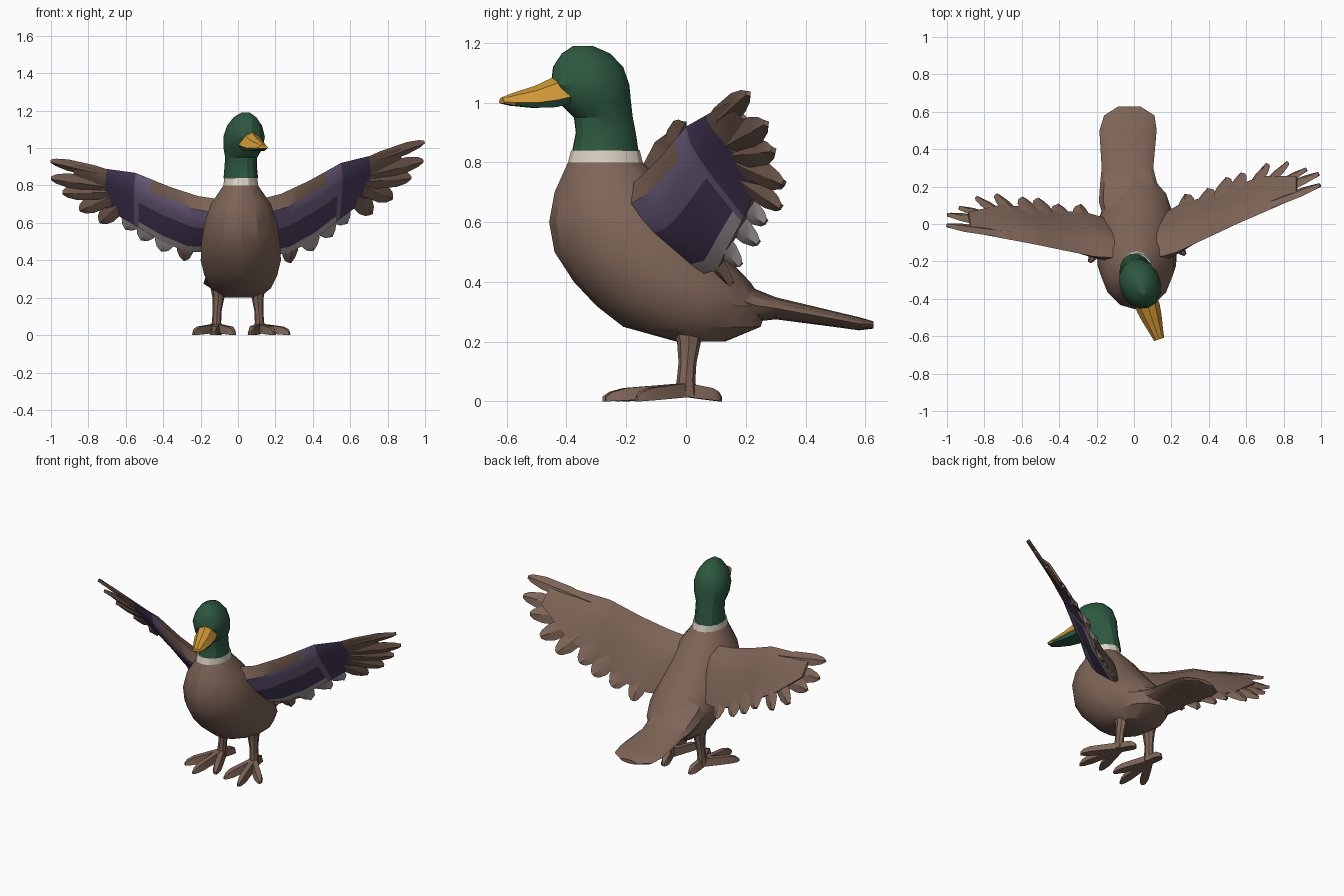
import bpy, bmesh, math
from mathutils import Vector, Matrix

if "Cube" in bpy.data.objects:
    bpy.data.objects.remove(bpy.data.objects["Cube"])


def material(name, rgb):
    m = bpy.data.materials.new(name)
    m.diffuse_color = (*rgb, 1)
    m.use_nodes = True
    m.node_tree.nodes["Principled BSDF"].inputs["Base Color"].default_value = m.diffuse_color
    return m


BROWN = material("feather brown", (0.212, 0.13, 0.096))
GREEN = material("head green", (0.026, 0.098, 0.052))
WHITE = material("collar white", (0.72, 0.66, 0.55))
ORANGE = material("bill orange", (0.65, 0.32, 0.04))
PURPLE = material("light purple", (0.19, 0.135, 0.255))
DARK = material("dark purple", (0.075, 0.05, 0.12))
GREY = material("grey", (0.42, 0.37, 0.38))


def loft(bm, rings, rule=None):
    """Closed skin over rings of points; rule(i, j) gives the material slot."""
    vs = [[bm.verts.new(p) for p in r] for r in rings]
    n = len(rings[0])
    for i in range(len(vs) - 1):
        for j in range(n):
            k = (j + 1) % n
            f = bm.faces.new((vs[i][j], vs[i][k], vs[i + 1][k], vs[i + 1][j]))
            f.material_index = rule(i, j) if rule else 0
    bm.faces.new(vs[0])
    bm.faces.new(vs[-1])


def finish(name, bm, mats, matrix=None):
    if matrix:
        bm.transform(matrix)
    bmesh.ops.recalc_face_normals(bm, faces=bm.faces)
    me = bpy.data.meshes.new(name)
    bm.to_mesh(me)
    bm.free()
    for m in mats:
        me.materials.append(m)
    ob = bpy.data.objects.new(name, me)
    bpy.context.collection.objects.link(ob)
    bpy.ops.object.select_all(action='DESELECT')
    ob.select_set(True)
    bpy.context.view_layer.objects.active = ob
    bpy.ops.object.shade_smooth_by_angle(angle=math.radians(28))
    return ob


def oval(c, u, v, n=12):
    """Ring around c with half axes u and v."""
    c, u, v = Vector(c), Vector(u), Vector(v)
    return [c + u * math.cos(2 * math.pi * k / n) + v * math.sin(2 * math.pi * k / n)
            for k in range(n)]


# Body, collar and head: horizontal slices (z, front y, back y, half width)
AXIS = Vector((0.015, -0.27, 0))
YAW = math.radians(19)


def slices(table, yaw):
    d = Vector((math.sin(yaw), -math.cos(yaw), 0))
    s = Vector((math.cos(yaw), math.sin(yaw), 0))
    rings = []
    for z, y0, y1, hw in table:
        mid = (AXIS.y - (y0 + y1) / 2) / math.cos(yaw)
        rings.append(oval(AXIS + d * mid + Vector((0, 0, z)), d * (y1 - y0) / 2, s * hw, 14))
    return rings


NECK = [(0.80, -0.395, -0.145, 0.095), (0.84, -0.385, -0.155, 0.091)]
BODY = [(0.20, -0.03, 0.13, 0.10), (0.25, -0.21, 0.25, 0.165), (0.32, -0.30, 0.27, 0.20),
        (0.40, -0.375, 0.215, 0.22), (0.50, -0.44, 0.12, 0.215), (0.60, -0.458, 0.03, 0.20),
        (0.70, -0.44, -0.05, 0.165), NECK[0]]
HEAD = [NECK[1], (0.90, -0.372, -0.165, 0.086), (0.95, -0.378, -0.175, 0.085),
        (1.0, -0.43, -0.18, 0.104), (1.06, -0.457, -0.185, 0.11), (1.12, -0.45, -0.205, 0.092),
        (1.165, -0.42, -0.25, 0.058), (1.19, -0.38, -0.31, 0.02)]
for name, table, mat, yaw in (("body", BODY, BROWN, 0), ("collar", NECK, WHITE, 0),
                              ("head", HEAD, GREEN, YAW)):
    bm = bmesh.new()
    loft(bm, slices(table, yaw))
    finish(name, bm, [mat])

# Bill: sections (distance, bottom z, top z, half width), green underneath
d = Vector((math.sin(YAW), -math.cos(YAW), 0))
s = Vector((math.cos(YAW), math.sin(YAW), 0))
rings = []
for t, z0, z1, hw in ((0.13, 1.0, 1.09, 0.062), (0.19, 0.985, 1.083, 0.064),
                      (0.25, 0.983, 1.056, 0.054), (0.33, 0.990, 1.032, 0.036),
                      (0.367, 0.998, 1.018, 0.028)):
    p = AXIS + d * t
    rings.append([p + s * hw * a + Vector((0, 0, z0 + (z1 - z0) * h)) for a, h in
                  ((-0.8, 0), (0.8, 0), (1, 0.25), (0.6, 0.8), (0, 1), (-0.6, 0.8), (-1, 0.25))])
bm = bmesh.new()
loft(bm, rings, lambda i, j: 1 if j == 0 or (i < 3 and j in (1, 6)) else 0)
finish("bill", bm, [ORANGE, GREEN])

# Tail: sections (y, centre x, centre z, half width, half height)
bm = bmesh.new()
loft(bm, [oval((x, y, z), (w, 0, 0), (0, 0, h)) for y, x, z, w, h in (
    (-0.02, 0.0, 0.40, 0.15, 0.13), (0.12, -0.01, 0.365, 0.178, 0.11),
    (0.23, -0.03, 0.322, 0.15, 0.055), (0.30, -0.035, 0.312, 0.138, 0.037),
    (0.50, -0.032, 0.275, 0.153, 0.026), (0.58, -0.025, 0.26, 0.135, 0.022),
    (0.628, -0.025, 0.256, 0.06, 0.012))])
finish("tail", bm, [BROWN])

# Wing: leading and trailing points at six stations along the span
LEAD = [Vector(p) for p in ((0.05, -0.20, 0.71), (0.23, -0.15, 0.755), (0.38, -0.08, 0.825),
                            (0.55, 0.0, 0.92), (0.70, 0.065, 0.957), (0.87, 0.14, 1.0))]
TRAIL = [Vector(p) for p in ((0.10, 0.02, 0.42), (0.27, 0.11, 0.44), (0.40, 0.14, 0.51),
                             (0.54, 0.2, 0.62), (0.70, 0.25, 0.74), (0.87, 0.25, 0.90))]
UP = Vector((-0.47, 0.83, 0.28)).normalized()
CHORD = [0, 0.18, 0.35, 0.5, 0.88, 1]
SPAN = [0, 0.5, 1, 1.5, 2, 2.5, 2.85, 3, 3.5, 4, 4.5, 5]


def on_wing(u, v):
    i = min(int(u), 4)
    a = LEAD[i].lerp(LEAD[i + 1], u - i)
    b = TRAIL[i].lerp(TRAIL[i + 1], u - i)
    return a.lerp(b, v)


def wing_ring(u):
    def half(v):
        return 0.13 * math.sqrt(v) * (1 - v) * max(0.04, 1.2 - 0.24 * u) + 0.008

    flesh = 0.8 + 0.55 * max(0, 1 - u / 1.5)      # thicker under the shoulder
    top = [on_wing(u, v) + UP * half(v) * min(1, 0.4 + u) for v in CHORD[1:]]
    low = [on_wing(u, v) - UP * half(v) * flesh for v in reversed(CHORD[1:])]
    return [on_wing(u, 0)] + top + low


def wing_colour(i, j):
    u, k = (SPAN[i] + SPAN[i + 1]) / 2, 10 - j    # k counts underside strips from the front
    if j < 6 or u > 4 or (k == 0 and u < 2.5) or (k > 2 and u < 0.5):
        return 0
    if k == 4 and u < 2.9:
        return 3
    if u > 3 or (k == 3 and u < 2.85):
        return 2
    return 1


# Feathers: base (u, v) on the wing, tip position, half width
FEATHERS = [(3.6, 0.15, (0.997, 0.205, 1.03), 0.042), (3.7, 0.4, (0.99, 0.265, 0.93), 0.05),
            (3.7, 0.5, (0.925, 0.29, 0.84), 0.052), (3.6, 0.5, (0.825, 0.325, 0.73), 0.054),
            (3.3, 0.5, (0.715, 0.315, 0.65), 0.056), (2.8, 0.6, (0.58, 0.265, 0.60), 0.06),
            (2.3, 0.6, (0.50, 0.24, 0.53), 0.06), (1.8, 0.6, (0.40, 0.18, 0.455), 0.06),
            (1.2, 0.6, (0.28, 0.15, 0.39), 0.05)]


def feather(bm, idx, u, v, tip, w):
    base = on_wing(u, v)
    run = Vector(tip) - base
    twist = max(0, 4 - idx) / 6              # outer feathers lie flatter
    side = run.cross(UP.lerp(Vector((-0.45, 0.65, 0.6)), twist)).normalized()
    up = side.cross(run).normalized()
    rings = []
    for t, k in ((0, 0.6), (0.35, 1), (0.75, 0.95), (0.93, 0.6), (1, 0.25)):
        p = base + run * t + UP * 0.004
        thick = up * (0.016 - 0.004 * t)
        rings.append([p - side * w * k, p + thick, p + side * w * k, p - thick])
    loft(bm, rings, lambda i, j: 1 if j >= 2 and 5 <= idx <= 7 else 0)


# The other wing is mirrored, swung forward and held a little lower
S = Vector((0.1, -0.13, 0.75))
SM = Vector((-0.1, -0.13, 0.75))
LEFT = (Matrix.Translation(SM) @ Matrix.Rotation(math.radians(12.5), 4, 'Z')
        @ Matrix.Rotation(math.radians(-5.5), 4, 'Y') @ Matrix.Scale(0.93, 4)
        @ Matrix.Diagonal((-1, 1, 1, 1)) @ Matrix.Translation(-S))
for label, mx in (("right", Matrix.Identity(4)), ("left", LEFT)):
    bm = bmesh.new()
    loft(bm, [wing_ring(u) for u in SPAN], wing_colour)
    finish(label + "_wing", bm, [BROWN, PURPLE, DARK, GREY], mx)
    bm = bmesh.new()
    for idx, f in enumerate(FEATHERS):
        feather(bm, idx, *f)
    finish(label + "_wing_feathers", bm, [BROWN, GREY], mx)

# Legs and feet: three front toes and a hind toe
for label, x, turn in (("right", 0.115, 16), ("left", -0.115, -3)):
    bm = bmesh.new()
    sg = 1 if x > 0 else -1
    loft(bm, [oval((x - sg * dx, y, z), (r, 0, 0), (0, r * 1.25, 0), 8) for z, r, dx, y in (
        (0.27, 0.05, 0.015, 0.01), (0.20, 0.032, 0.01, 0.01), (0.13, 0.024, 0.004, 0.005),
        (0.07, 0.025, 0, 0), (0.02, 0.03, 0, 0))])
    finish(label + "_leg", bm, [BROWN])
    bm = bmesh.new()
    for ang, length in ((-28, 0.24), (0, 0.28), (28, 0.23), (180, 0.12)):
        a = math.radians(ang + turn)
        d = Vector((math.sin(a), -math.cos(a), 0))
        s = Vector((math.cos(a), math.sin(a), 0))
        rings = []
        for t, w, top in ((0, 0.024, 0.062), (0.35, 0.026, 0.054), (0.75, 0.026, 0.045),
                          (0.92, 0.018, 0.032), (1, 0.008, 0.016)):
            p = Vector((x, 0, 0)) + d * length * t
            low = Vector((0, 0, 0.015 * (1 - t)))
            rings.append([p - s * w + low, p + s * w + low,
                          p + s * w * 0.6 + Vector((0, 0, top)),
                          p - s * w * 0.6 + Vector((0, 0, top))])
        loft(bm, rings)
    finish(label + "_foot", bm, [BROWN])
